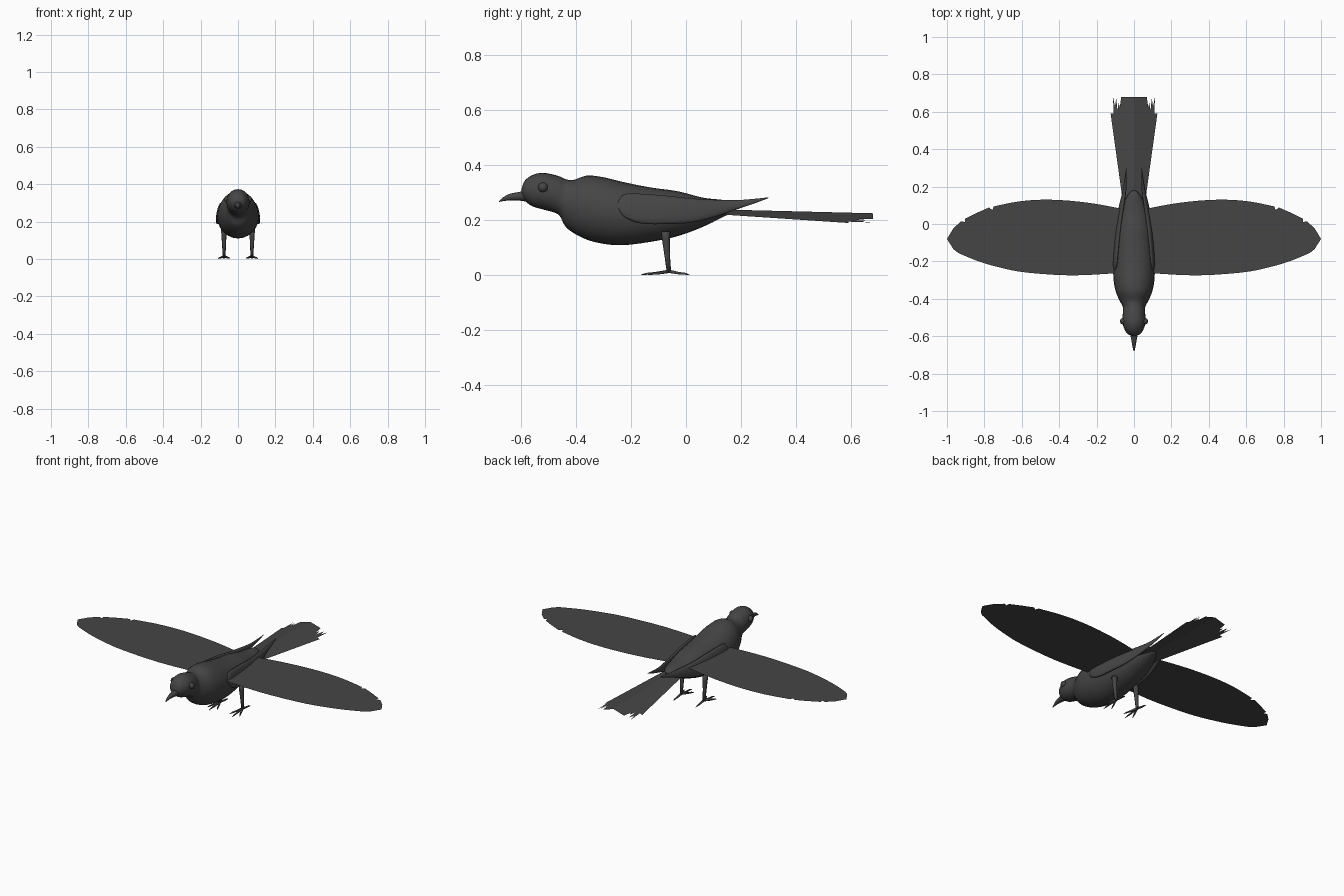
import bpy, bmesh, math
from mathutils import Vector

if "Cube" in bpy.data.objects:
    bpy.data.objects.remove(bpy.data.objects["Cube"])

charcoal = bpy.data.materials.new("charcoal")
charcoal.diffuse_color = (0.06, 0.06, 0.06, 1)
charcoal.use_nodes = True
charcoal.node_tree.nodes["Principled BSDF"].inputs["Base Color"].default_value = charcoal.diffuse_color


def make(name, verts, faces, smooth=True):
    mesh = bpy.data.meshes.new(name)
    mesh.from_pydata(verts, [], faces)
    bm = bmesh.new()
    bm.from_mesh(mesh)
    bmesh.ops.recalc_face_normals(bm, faces=bm.faces)
    bm.to_mesh(mesh)
    bm.free()
    for p in mesh.polygons:
        p.use_smooth = smooth
    mesh.materials.append(charcoal)
    ob = bpy.data.objects.new(name, mesh)
    bpy.context.collection.objects.link(ob)
    return ob


def smooth_rows(rows, steps):
    """Catmull-Rom interpolation through rows of numbers."""
    out = []
    for i in range(len(rows) - 1):
        a, b, c, d = (rows[max(0, min(len(rows) - 1, i + k))] for k in (-1, 0, 1, 2))
        for s in range(steps):
            t = s / steps
            out.append([0.5 * (2 * q + (r - p) * t + (2 * p - 5 * q + 4 * r - w) * t * t
                               + (3 * q - p - 3 * r + w) * t ** 3)
                        for p, q, r, w in zip(a, b, c, d)])
    return out + [list(rows[-1])]


def loft(name, rings):
    n = len(rings[0])
    faces = [(i * n + j, i * n + (j + 1) % n, (i + 1) * n + (j + 1) % n, (i + 1) * n + j)
             for i in range(len(rings) - 1) for j in range(n)]
    faces += [tuple(range(n)), tuple(range((len(rings) - 1) * n, len(rings) * n))]
    return make(name, [v for r in rings for v in r], faces)


def y_loft(name, rows, steps=4, n=24, lean=0.0):
    """Rows are y, centre x, bottom z, top z, half width; lean tips the top inward."""
    rings = []
    for y, x, lo, hi, w in smooth_rows(rows, steps):
        ring = []
        for j in range(n):
            a = 2 * math.pi * j / n
            dz = (hi - lo) / 2 * math.sin(a)
            ring.append((x + w * math.cos(a) - lean * dz, y, (lo + hi) / 2 + dz))
        rings.append(ring)
    return loft(name, rings)


def tube(name, pts, n=8):
    """Tapered limb; pts are (position, radius)."""
    rings = []
    for i, (p, r) in enumerate(pts):
        p = Vector(p)
        d = (Vector(pts[min(i + 1, len(pts) - 1)][0]) - Vector(pts[max(i - 1, 0)][0])).normalized()
        q = d.to_track_quat('Z', 'Y')
        rings.append([p + q @ Vector((r * math.cos(2 * math.pi * j / n),
                                      r * math.sin(2 * math.pi * j / n), 0)) for j in range(n)])
    return loft(name, rings)


def mirrored(ob):
    m = ob.modifiers.new("mirror", 'MIRROR')
    m.use_axis[0] = True
    m.use_mirror_merge = False


# Head and body
y_loft("body", [
    (-0.598, 0, 0.300, 0.312, 0.008), (-0.588, 0, 0.275, 0.342, 0.034),
    (-0.56, 0, 0.252, 0.364, 0.052), (-0.52, 0, 0.240, 0.373, 0.062),
    (-0.465, 0, 0.222, 0.362, 0.059), (-0.44, 0, 0.180, 0.351, 0.061),
    (-0.41, 0, 0.155, 0.347, 0.077), (-0.36, 0, 0.130, 0.363, 0.098),
    (-0.30, 0, 0.115, 0.357, 0.109), (-0.23, 0, 0.110, 0.340, 0.111),
    (-0.13, 0, 0.122, 0.320, 0.105), (-0.03, 0, 0.143, 0.306, 0.092),
    (0.06, 0, 0.176, 0.283, 0.073), (0.13, 0, 0.210, 0.275, 0.047),
    (0.165, 0, 0.228, 0.268, 0.025), (0.18, 0, 0.245, 0.255, 0.006)])

# Downturned beak
y_loft("beak", [
    (-0.57, 0, 0.266, 0.312, 0.024), (-0.605, 0, 0.272, 0.304, 0.017),
    (-0.64, 0, 0.273, 0.297, 0.011), (-0.665, 0, 0.270, 0.284, 0.006),
    (-0.68, 0, 0.267, 0.270, 0.002)], n=12)

# Eyes
bm = bmesh.new()
bmesh.ops.create_uvsphere(bm, u_segments=16, v_segments=10, radius=0.018)
bmesh.ops.translate(bm, verts=bm.verts, vec=(0.057, -0.52, 0.32))
eye = make("eye", [], [])
bm.to_mesh(eye.data)
bm.free()
for p in eye.data.polygons:
    p.use_smooth = True
mirrored(eye)

# Folded feathers lying on the flanks
mirrored(y_loft("flank_feathers", [
    (-0.25, 0.103, 0.248, 0.262, 0.004), (-0.225, 0.103, 0.212, 0.296, 0.010),
    (-0.16, 0.101, 0.187, 0.298, 0.013), (-0.06, 0.092, 0.186, 0.290, 0.014),
    (0.02, 0.081, 0.191, 0.281, 0.014), (0.10, 0.066, 0.210, 0.276, 0.012),
    (0.18, 0.051, 0.238, 0.274, 0.009), (0.25, 0.044, 0.262, 0.279, 0.005),
    (0.30, 0.041, 0.281, 0.284, 0.001)], n=14, lean=0.2))

# Spread wings, flat with two small notches in the trailing edge
rear = smooth_rows([(0.06, 0.08), (0.2, 0.107), (0.35, 0.125), (0.49, 0.13), (0.62, 0.12),
                    (0.75, 0.094)], 3)
tip = [(0.757, 0.075), (0.775, 0.088), (0.84, 0.06), (0.905, 0.028), (0.903, 0.01),
       (0.925, 0.015), (0.967, -0.025), (1.0, -0.08), (0.965, -0.135)]
front = smooth_rows([(0.94, -0.155), (0.83, -0.2), (0.70, -0.237), (0.57, -0.26),
                     (0.33, -0.275), (0.08, -0.262)], 3)
outline = [(x, y, 0.262) for x, y in rear + tip + front]
mirrored(make("wing", outline, [tuple(range(len(outline)))], smooth=False))

# Tail fan, two sloping halves with ragged ends
fan = [(0, 0.10), (0.057, 0.10), (0.125, 0.59), (0.109, 0.59), (0.112, 0.68), (0.102, 0.63),
       (0.095, 0.67), (0.088, 0.605), (0.082, 0.65), (0.076, 0.625), (0.068, 0.68), (0, 0.68)]
verts = [(x, y, 0.243 - 0.025 * y - 0.3 * x) for x, y in fan]
mirrored(make("tail", verts, [tuple(range(len(verts)))], smooth=False))

# Legs
mirrored(tube("leg", [((0.075, -0.074, 0.16), 0.016), ((0.075, -0.073, 0.13), 0.014),
                      ((0.075, -0.068, 0.07), 0.010), ((0.074, -0.062, 0.012), 0.008)]))

# Toes: three forward, one back
for i, (dx, dy) in enumerate([(-0.032, -0.075), (0.002, -0.102), (0.032, -0.075), (0.0, 0.075)]):
    base = Vector((0.074, -0.062, 0.015))
    mirrored(tube(f"toe_{i + 1}", [
        (base, 0.007), (base + Vector((dx * 0.5, dy * 0.5, -0.007)), 0.005),
        (base + Vector((dx * 0.8, dy * 0.8, -0.009)), 0.004),
        (base + Vector((dx, dy, -0.013)), 0.001)], n=6))
